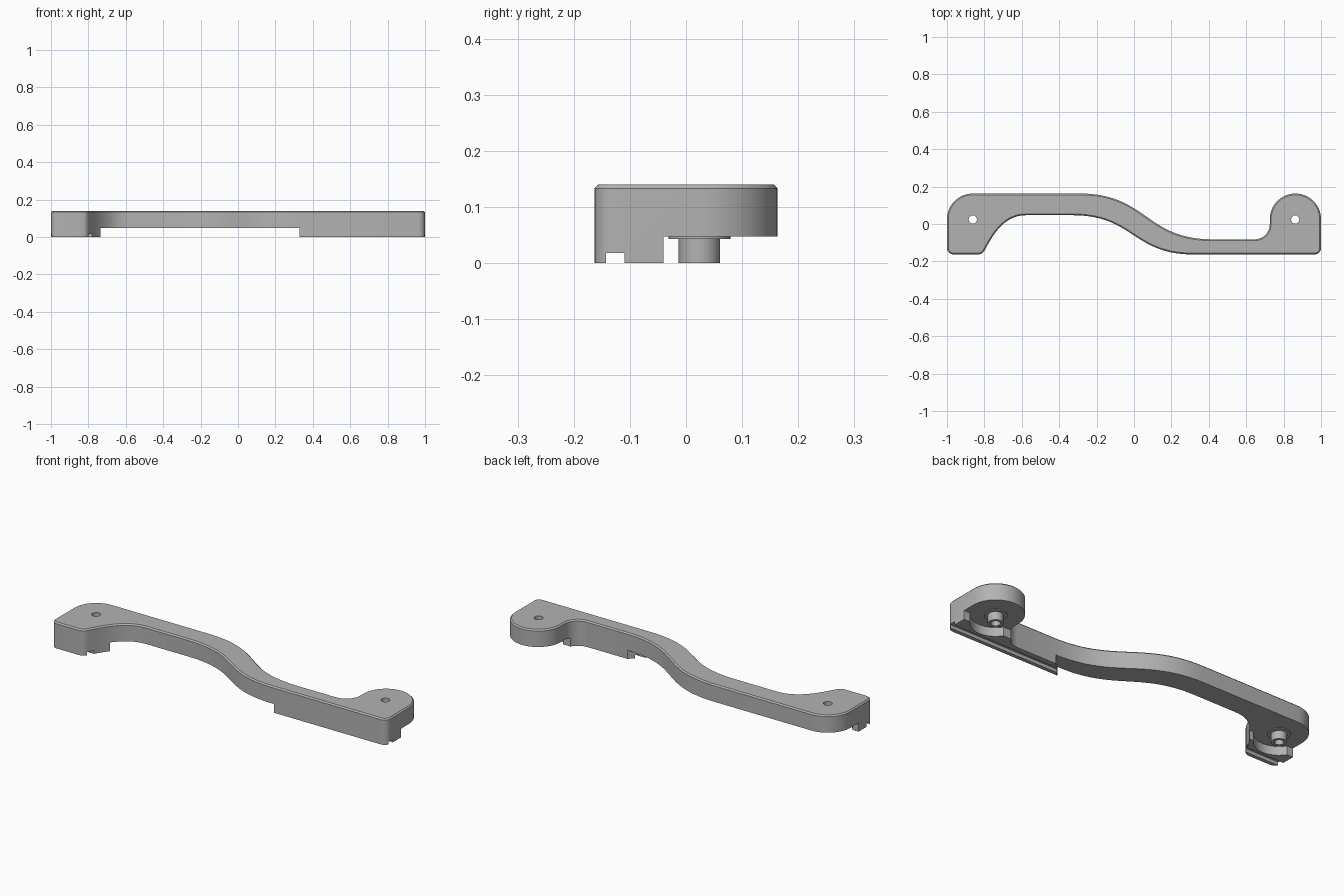
import bpy, bmesh, math
from mathutils import Vector

if "Cube" in bpy.data.objects:
    bpy.data.objects.remove(bpy.data.objects["Cube"])

grey = bpy.data.materials.new("plain_grey")
grey.diffuse_color = (0.45, 0.45, 0.45, 1)
grey.use_nodes = True
grey.node_tree.nodes["Principled BSDF"].inputs["Base Color"].default_value = grey.diffuse_color

HOLE_X, HOLE_Y, HOLE_R = 0.862, 0.024, 0.022
TOP, UNDER, CH = 0.14, 0.047, 0.007


def arc(cx, cy, r, a0, a1, n):
    return [(cx + r * math.cos(math.radians(a0 + (a1 - a0) * i / n)),
             cy + r * math.sin(math.radians(a0 + (a1 - a0) * i / n))) for i in range(n + 1)]


def bezier(p0, p1, p2, p3, n):
    pts = []
    for i in range(n + 1):
        t = i / n
        s = 1 - t
        pts.append(tuple(s**3 * a + 3 * s * s * t * b + 3 * s * t * t * c + t**3 * d
                         for a, b, c, d in zip(p0, p1, p2, p3)))
    return pts


def loft(name, rings):
    """Closed solid through a stack of equal-length rings of 3D points."""
    bm = bmesh.new()
    vs = [[bm.verts.new(p) for p in ring] for ring in rings]
    n = len(vs[0])
    for a, b in zip(vs, vs[1:]):
        for i in range(n):
            j = (i + 1) % n
            bm.faces.new((a[i], a[j], b[j], b[i]))
    bm.faces.new(vs[0][::-1])
    bm.faces.new(vs[-1])
    bmesh.ops.recalc_face_normals(bm, faces=bm.faces)
    me = bpy.data.meshes.new(name)
    bm.to_mesh(me)
    bm.free()
    me.materials.append(grey)
    ob = bpy.data.objects.new(name, me)
    bpy.context.collection.objects.link(ob)
    return ob


def prism(name, pts, z0, z1):
    return loft(name, [[(x, y, z) for x, y in pts] for z in (z0, z1)])


def activate(ob):
    bpy.ops.object.select_all(action='DESELECT')
    ob.select_set(True)
    bpy.context.view_layer.objects.active = ob


def cut(ob, cutter):
    cutter.hide_render = True
    mod = ob.modifiers.new("cut", 'BOOLEAN')
    mod.operation, mod.solver, mod.object = 'DIFFERENCE', 'EXACT', cutter
    activate(ob)
    bpy.ops.object.modifier_apply(modifier=mod.name)
    bpy.data.objects.remove(cutter)


# Plan outline of the handle, counter-clockwise from the lower left corner
raw = arc(-0.965, -0.128, 0.035, 180, 270, 6)
raw += bezier((-0.84, -0.163), (-0.81, -0.163), (-0.805, -0.15), (-0.795, -0.135), 5)
raw += bezier((-0.795, -0.135), (-0.74, -0.03), (-0.68, 0.05), (-0.57, 0.047), 16)
raw += bezier((-0.33, 0.047), (0.0, 0.047), (-0.01, -0.163), (0.32, -0.163), 28)
raw += arc(0.965, -0.128, 0.035, 270, 360, 6)
raw += arc(0.863, 0.026, 0.137, 0, 180, 32)
raw += arc(0.645, -0.001, 0.081, 0, -90, 10)
raw += bezier((0.42, -0.082), (0.06, -0.082), (0.07, 0.163), (-0.29, 0.163), 28)
raw += arc(-0.863, 0.026, 0.137, 90, 180, 16)
outline = []
for p in raw:
    if not outline or (Vector(p) - Vector(outline[-1])).length > 1e-4:
        outline.append(p)

# Outline pulled inwards for the chamfered top rim
inner = []
for i, p in enumerate(outline):
    a, b, c = Vector(outline[i - 1]), Vector(p), Vector(outline[(i + 1) % len(outline)])
    d = ((b - a).normalized() + (c - b).normalized()).normalized()
    inner.append((b.x - d.y * CH, b.y + d.x * CH))

body = loft("handle_body", [[(x, y, 0) for x, y in outline],
                            [(x, y, TOP - CH) for x, y in outline],
                            [(x, y, TOP) for x, y in inner]])

# Raised underside behind the feet and under the middle of the arm
cut(body, prism("rear_cutter", [(-2, -0.04), (2, -0.04), (2, 1), (-2, 1)], -0.1, UNDER))
cut(body, prism("middle_cutter", [(-0.69, -0.3), (0.2, -0.3), (0.33, -0.163),
                                  (0.45, -0.035), (0.45, 0.1), (-0.69, 0.1)], -0.1, UNDER))

# Round pockets in the feet and screw holes
for s in (-1, 1):
    cut(body, prism("pocket_cutter", arc(s * HOLE_X, HOLE_Y, 0.12, 0, 352.5, 47), -0.1, UNDER))
    cut(body, prism("hole_cutter", arc(s * HOLE_X, HOLE_Y, HOLE_R, 0, 345, 23), -0.1, 0.3))

# Groove along the bottom of both feet
cut(body, prism("groove_cutter", [(-2, -0.143), (2, -0.143), (2, -0.11), (-2, -0.11)], -0.1, 0.018))

# Hollow screw bosses with a thin collar
parts = [body]
for s, side in ((-1, "left"), (1, "right")):
    rings = [[(x, y, z) for x, y in arc(s * HOLE_X, HOLE_Y, r, 0, 352.5, 47)]
             for r, z in ((0.037, 0), (0.037, 0.043), (0.055, 0.043), (0.055, UNDER))]
    boss = loft(side + "_screw_boss", rings)
    cut(boss, prism("bore_cutter", arc(s * HOLE_X, HOLE_Y, HOLE_R, 0, 345, 23), -0.1, 0.3))
    parts.append(boss)

for ob in parts:
    activate(ob)
    bpy.ops.object.shade_smooth_by_angle(angle=math.radians(25))
